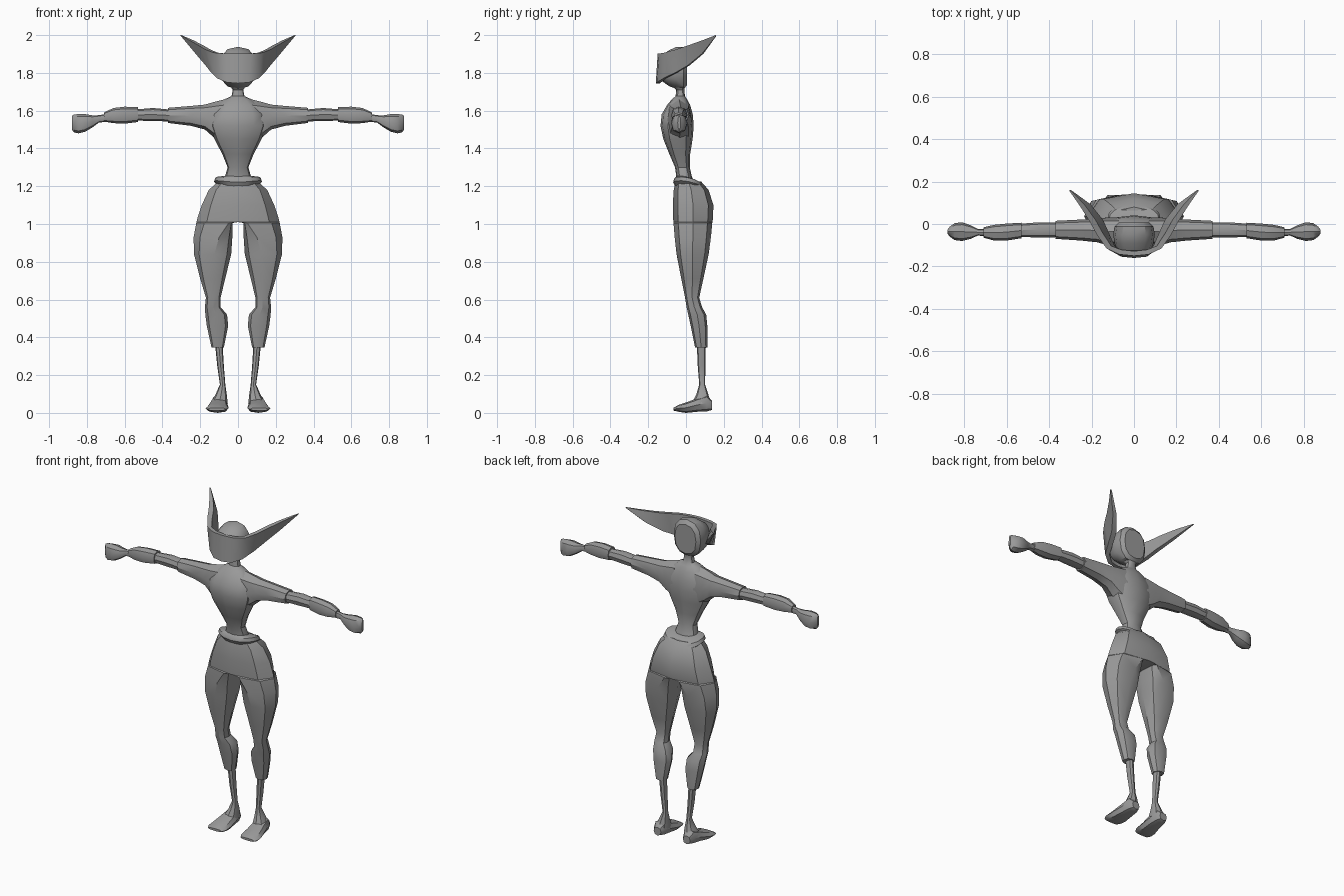
import bpy, bmesh, math

grey = bpy.data.materials.new("plain_grey")
grey.diffuse_color = (0.32, 0.32, 0.32, 1)


def ring(axis, t, a0, a1, b0, b1, mid=None, n=8):
    """Rounded cross-section; a, b are the two directions across the axis."""
    mid = (a0 + a1) / 2 if mid is None else mid
    pts = []
    for i in range(n):
        ang = 2 * math.pi * i / n
        c, s = [math.copysign(abs(v) ** 0.83, v) for v in (math.cos(ang), math.sin(ang))]
        a = mid + c * ((a1 - mid) if c > 0 else (mid - a0))
        b = (b0 + b1) / 2 + s * (b1 - b0) / 2
        pts.append({"z": (a, b, t), "x": (t, a, b), "y": (a, t, b)}[axis])
    return pts


def loft(name, rings, mirror=False, open_middle=False, angle=35):
    """Skin a row of rings, cap the ends, optionally mirror across x."""
    bm = bmesh.new()
    rows = [[bm.verts.new(p) for p in r] for r in rings]
    n = len(rows[0])
    for r0, r1 in zip(rows, rows[1:]):
        for i in range(n):
            j = (i + 1) % n
            bm.faces.new((r0[i], r0[j], r1[j], r1[i]))
    bm.faces.new(rows[0])
    bm.faces.new(rows[-1])
    bmesh.ops.recalc_face_normals(bm, faces=bm.faces[:])
    if open_middle:
        inner = [f for f in bm.faces if all(v.co.x < 1e-4 for v in f.verts)]
        bmesh.ops.delete(bm, geom=inner, context="FACES")
    me = bpy.data.meshes.new(name)
    bm.to_mesh(me)
    bm.free()
    me.materials.append(grey)
    ob = bpy.data.objects.new(name, me)
    bpy.context.collection.objects.link(ob)
    bpy.ops.object.select_all(action="DESELECT")
    ob.select_set(True)
    bpy.context.view_layer.objects.active = ob
    bpy.ops.object.shade_smooth_by_angle(angle=math.radians(angle))
    if mirror:
        m = ob.modifiers.new("mirror", "MIRROR")
        m.use_clip = True
        m.merge_threshold = 0.0005
    return ob


# Hips and trousers: half rings at the hips turn into full leg rings
# (z, inner x, outer x, front y, back y, x of front ridge)
trousers = [
    (1.225, 0, .105, -.055, .08, 0), (1.18, 0, .155, -.065, .12, 0),
    (1.10, 0, .192, -.070, .145, 0), (1.03, 0, .215, -.068, .143, 0),
    (1.01, 0, .220, -.067, .140, 0), (1.005, .03, .221, -.066, .139, .05),
    (.93, .03, .235, -.060, .132, .10), (.84, .036, .233, -.050, .12, .125),
    (.71, .068, .200, -.025, .092, .132), (.61, .092, .170, -.005, .07, .13),
    (.56, .092, .175, .003, .085, .13), (.52, .058, .173, .012, .107, .115),
    (.46, .052, .165, .025, .113, .11), (.345, .075, .140, .048, .113, .107)]
loft("trousers", [ring("z", z, a, b, c, d, m) for z, a, b, c, d, m in trousers],
     True, True)

# Bare shins flaring into the ankles
shin = [(.37, .082, .122, .057, .105), (.25, .075, .110, .062, .103),
        (.15, .067, .096, .070, .101), (.10, .060, .118, .055, .118),
        (.05, .054, .145, .030, .130)]
loft("shin", [ring("z", *s) for s in shin], True)

# Feet, heel to toe
foot = [(.137, .075, .125, .015, .065), (.11, .060, .140, .008, .095),
        (.06, .054, .150, .006, .078), (.0, .050, .165, 0, .055),
        (-.04, .050, .172, .006, .042), (-.066, .064, .160, .012, .027)]
loft("foot", [ring("y", *f) for f in foot], True)

# Torso and neck
torso = [(1.21, .075, -.045, .045), (1.255, .068, -.052, .030),
         (1.30, .055, -.058, .020), (1.37, .083, -.088, .022),
         (1.45, .125, -.120, .035), (1.52, .150, -.135, .041),
         (1.58, .142, -.129, .036), (1.63, .110, -.100, .022),
         (1.66, .072, -.075, .006), (1.677, .034, -.055, -.006),
         (1.71, .028, -.052, -.008), (1.75, .055, -.085, -.004)]
loft("torso", [ring("z", z, -x, x, a, b, n=12) for z, x, a, b in torso])

# Tilted belt that rises at the sides
belt = [(1.190, .098, -.058, .085), (1.208, .127, -.068, .096),
        (1.230, .120, -.062, .084), (1.243, .080, -.050, .050)]
loft("belt", [[(x, y, z - .2 * y + 1.2 * x * x)
               for x, y, z in ring("z", z, -w, w, a, b, n=16)]
              for z, w, a, b in belt])

# Arms in stepped sections: (x, front y, back y, bottom z, top z)
sleeve = [(.07, -.105, .032, 1.42, 1.660), (.13, -.098, .030, 1.46, 1.645),
          (.175, -.086, .026, 1.50, 1.632), (.25, -.078, .021, 1.52, 1.625),
          (.37, -.070, .015, 1.535, 1.615)]
elbow = [(.35, -.062, .008, 1.543, 1.605), (.45, -.064, .008, 1.545, 1.614),
         (.55, -.060, .000, 1.548, 1.606)]
cuff = [(.53, -.067, .006, 1.540, 1.619), (.60, -.078, .002, 1.531, 1.621),
        (.66, -.078, -.004, 1.534, 1.614), (.71, -.064, -.016, 1.542, 1.590)]
hand = [(.69, -.060, -.022, 1.540, 1.585), (.735, -.054, -.024, 1.538, 1.576),
        (.77, -.070, -.006, 1.512, 1.575), (.81, -.080, .008, 1.488, 1.582),
        (.845, -.076, .004, 1.480, 1.582), (.868, -.060, -.012, 1.485, 1.580),
        (.88, -.044, -.028, 1.500, 1.572)]
for name, rows in (("sleeve", sleeve), ("elbow", elbow), ("forearm_cuff", cuff), ("hand", hand)):
    loft(name, [ring("x", *r) for r in rows], True)

# Head with a flat round back: (y, half width, bottom z, top z)
head = [(.006, .072, 1.735, 1.915), (-.012, .092, 1.715, 1.938),
        (-.05, .098, 1.715, 1.938), (-.09, .092, 1.730, 1.920),
        (-.125, .078, 1.755, 1.895)]
loft("head", [ring("y", y, -w, w, a, b, n=12) for y, w, a, b in head])

# Swept wraparound brim: outer top, outer bottom, inward shift
brim = [((0, -.150, 1.902), (0, -.160, 1.745), (0, .022)),
        ((.07, -.143, 1.902), (.06, -.154, 1.750), (-.008, .022)),
        ((.130, -.115, 1.907), (.112, -.118, 1.772), (-.022, .012)),
        ((.175, -.050, 1.925), (.145, -.050, 1.805), (-.026, .010)),
        ((.208, .010, 1.945), (.172, .010, 1.840), (-.026, .010)),
        ((.255, .085, 1.972), (.225, .085, 1.902), (-.020, .008)),
        ((.306, .158, 2.000), (.300, .156, 1.992), (-.006, .002))]


def section(top, bottom, shift, side):
    inner = [(x + shift[0], y + shift[1], z) for x, y, z in (bottom, top)]
    return [(side * x, y, z) for x, y, z in [top, bottom] + inner]


loft("brim", [section(*b, -1) for b in reversed(brim[1:])]
     + [section(*b, 1) for b in brim], angle=40)
